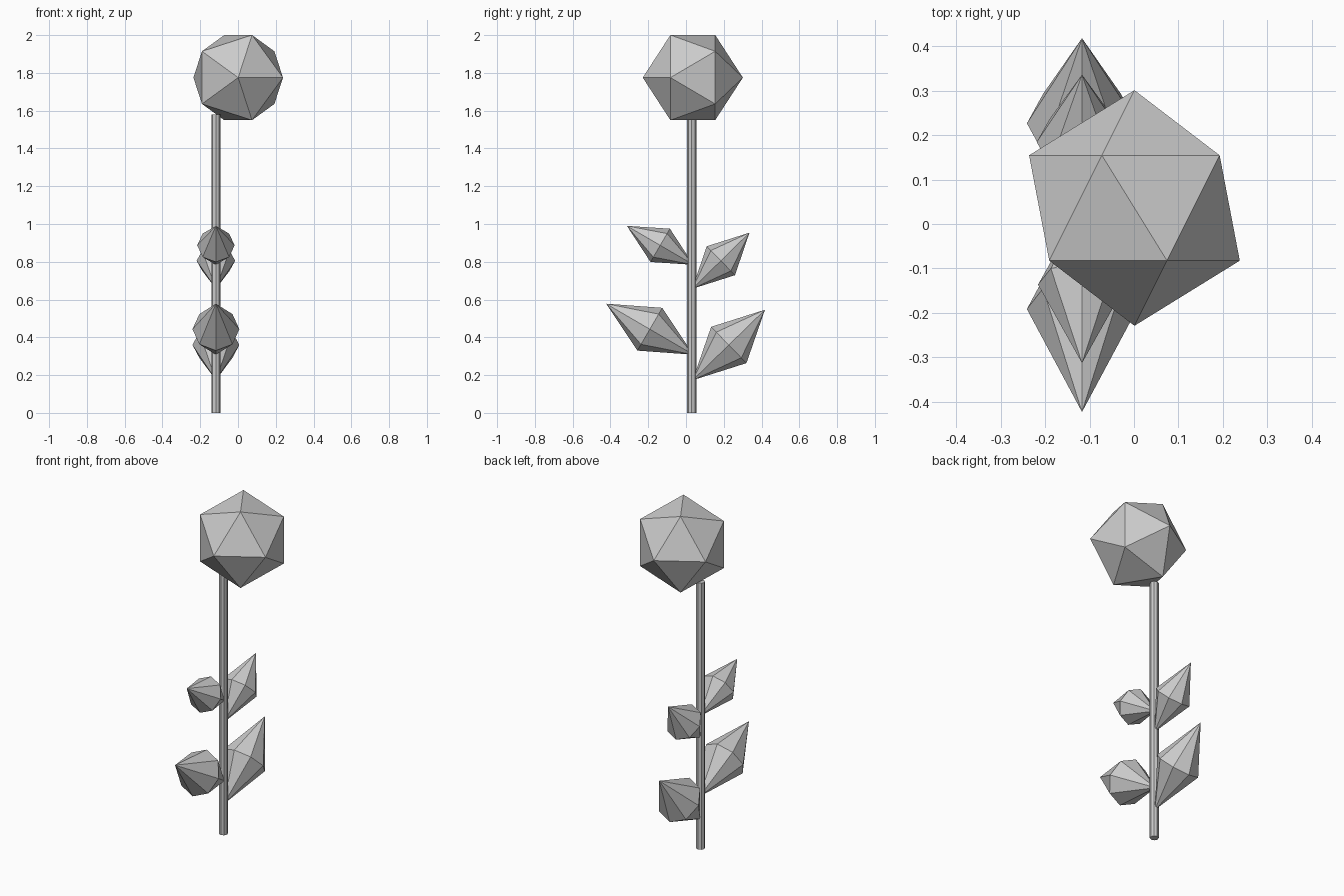
import bpy, bmesh, math
from mathutils import Matrix, Vector

if "Cube" in bpy.data.objects:
    bpy.data.objects.remove(bpy.data.objects["Cube"])

STEM_X, STEM_Y = -0.117, 0.03


def make_object(name, bm, matrix):
    bm.transform(matrix)
    bmesh.ops.recalc_face_normals(bm, faces=bm.faces)
    mesh = bpy.data.meshes.new(name)
    bm.to_mesh(mesh)
    bm.free()
    obj = bpy.data.objects.new(name, mesh)
    bpy.context.collection.objects.link(obj)
    return obj


# Bloom: icosahedron lying with its axis along y
bm = bmesh.new()
bmesh.ops.create_icosphere(bm, subdivisions=1, radius=0.265)
make_object("bloom", bm,
            Matrix.Translation((0.001, 0.036, 1.775)) @ Matrix.Rotation(math.pi / 2, 4, 'X'))

# Stem: thin eight-sided rod
bm = bmesh.new()
height = 1.58
bmesh.ops.create_cone(bm, cap_ends=True, segments=8,
                      radius1=0.0245, radius2=0.0245, depth=height)
make_object("stem", bm, Matrix.Translation((STEM_X, STEM_Y, height / 2)))


# Leaf: eight-sided double pyramid from the stem out to a tip in the yz plane
def make_leaf(name, base, tip, half_width, half_thickness):
    a, b = Vector((STEM_X, *base)), Vector((STEM_X, *tip))
    axis = b - a
    bm = bmesh.new()
    bmesh.ops.create_uvsphere(bm, u_segments=8, v_segments=2, radius=1)
    make_object(name, bm,
                Matrix.Translation((a + b) / 2)
                @ Matrix.Rotation(math.atan2(-axis.y, axis.z), 4, 'X')
                @ Matrix.Diagonal((half_width, half_thickness, axis.length / 2, 1)))


make_leaf("lower_front_leaf", (0.04, 0.308), (-0.423, 0.578), 0.124, 0.131)
make_leaf("lower_back_leaf", (0.035, 0.173), (0.418, 0.546), 0.124, 0.134)
make_leaf("upper_front_leaf", (0.04, 0.784), (-0.313, 0.99), 0.099, 0.102)
make_leaf("upper_back_leaf", (0.033, 0.657), (0.336, 0.954), 0.102, 0.107)
